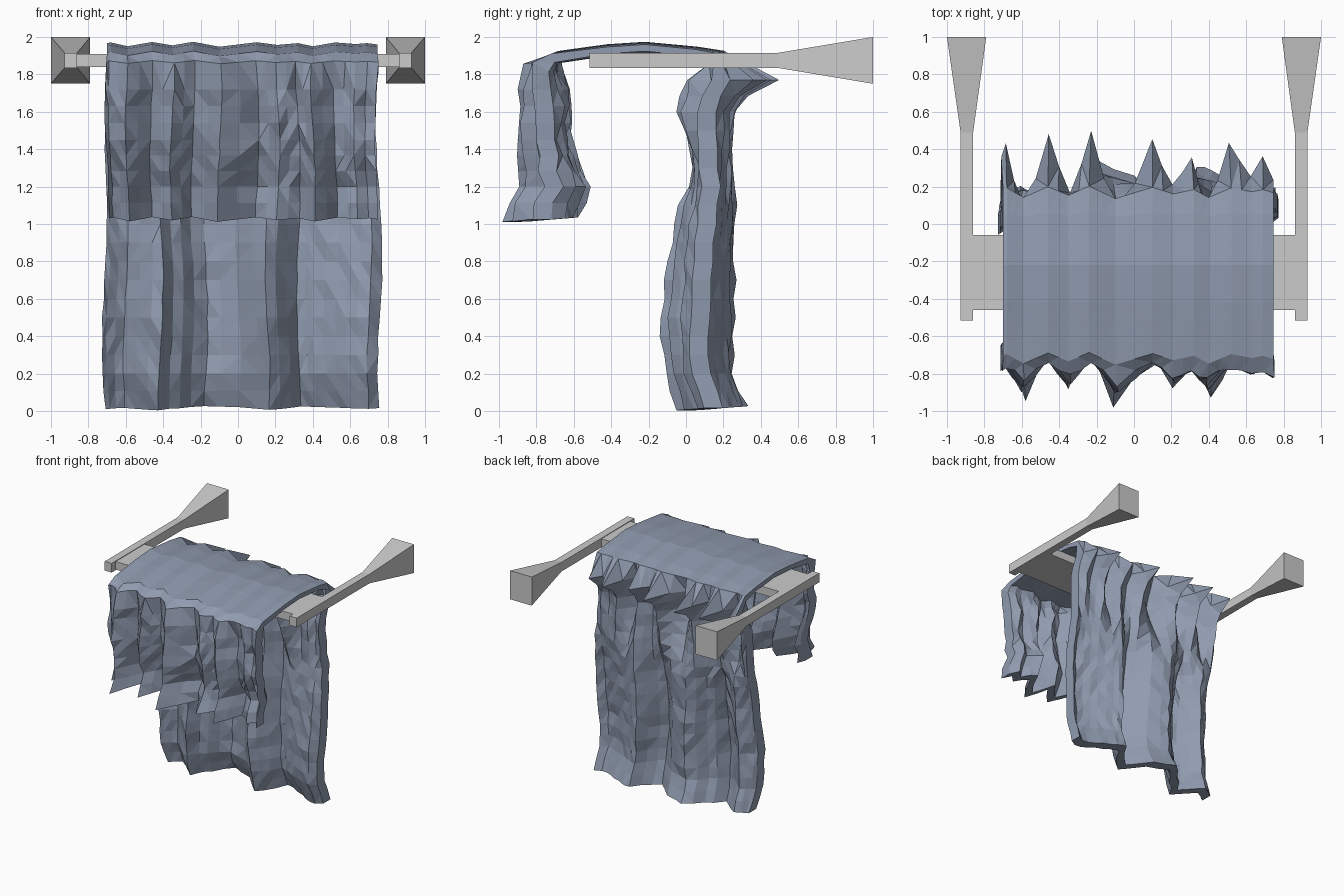
import bpy, bmesh, random
from math import sin
from mathutils import Vector

if "Cube" in bpy.data.objects:
    bpy.data.objects.remove(bpy.data.objects["Cube"])

random.seed(4)


def make(name, verts, faces):
    me = bpy.data.meshes.new(name)
    me.from_pydata(verts, [], faces)
    bm = bmesh.new()
    bm.from_mesh(me)
    bmesh.ops.recalc_face_normals(bm, faces=bm.faces)
    bm.to_mesh(me)
    bm.free()
    ob = bpy.data.objects.new(name, me)
    bpy.context.collection.objects.link(ob)
    return ob


def loft(name, rings):
    """Closed rings of equal length joined in order, with capped ends."""
    n = len(rings[0])
    verts = [p for r in rings for p in r]
    faces = [(i*n + j, i*n + (j+1) % n, (i+1)*n + (j+1) % n, (i+1)*n + j)
             for i in range(len(rings)-1) for j in range(n)]
    h = n // 2
    for base in (0, (len(rings)-1)*n):
        for j in range(h-1):
            faces.append((base+j, base+j+1, base+n-2-j, base+n-1-j))
    return make(name, verts, faces)


def rect(x0, x1, y, z0, z1):
    return [(x0, y, z0), (x1, y, z0), (x1, y, z1), (x0, y, z1)]


# wall brackets: straight arm flaring to a square wall plate
for side, s in (("left", -1), ("right", 1)):
    loft("bracket_" + side, [rect(s*.86, s*.927, -.515, 1.835, 1.915),
                             rect(s*.86, s*.927, .49, 1.835, 1.915),
                             rect(s*.79, s*1.0, 1.0, 1.75, 2.0)])

# flat rail between the brackets
loft("rail", [rect(-.865, .865, -.46, 1.84, 1.91),
              rect(-.865, .865, -.06, 1.84, 1.91)])

# towel pleats across x: (x, offset), positive towards the wall
PLEATS = [(-.70, .5), (-.68, .8), (-.59, -.9), (-.46, 1), (-.35, -.5), (-.24, 1.1),
          (-.1, -1.1), (.1, .9), (.21, -.3), (.32, .5), (.4, -.9), (.52, .8),
          (.63, .1), (.69, .5), (.745, -.1)]
# wider pleats low on the long back drop
LOW = [(-.72, -.5), (-.6, .2), (-.41, -1), (-.34, -.1), (-.29, 0), (-.2, 1),
       (0, .5), (.17, -.8), (.32, .8), (.5, .3), (.68, -.3), (.75, .1)]

# drape keys front hem to back hem: (y, z, fold depth, half thickness, normal y, normal z)
KEYS = [(-.765, 1.025, .14, .05, -1, 0), (-.695, 1.2, .12, .05, -1, 0),
        (-.76, 1.45, .08, .05, -1, 0), (-.755, 1.72, .08, .05, -1, 0),
        (-.755, 1.84, .05, .05, -1, .6), (-.71, 1.888, .03, .025, -.4, 1),
        (-.42, 1.93, .0, .018, 0, 1), (-.22, 1.943, .0, .018, 0, 1),
        (.05, 1.917, .01, .018, 0, 1), (.16, 1.89, .03, .025, .4, 1),
        (.19, 1.77, .13, .05, 1, 0), (.11, 1.6, .1, .05, 1, 0),
        (.13, 1.2, .1, .05, 1, 0), (.09, .9, .13, .05, 1, 0),
        (.06, .5, .16, .05, 1, 0), (.07, .2, .14, .05, 1, 0),
        (.14, .015, .15, .05, 1, 0)]


def pleat(table, x):
    for (a, f), (b, g) in zip(table, table[1:]):
        if x <= b:
            return f + (g - f) * max(0, (x - a)) / (b - a)
    return table[-1][1]


# subdivide the drape so rows are about 0.09 apart
rows = []
for a, b in zip(KEYS, KEYS[1:]):
    gap = (Vector(b[:2]) - Vector(a[:2])).length
    n = max(1, round(gap / .095))
    rows += [[p + (q - p)*i/n for p, q in zip(a, b)] for i in range(n)]
rows.append(list(KEYS[-1]))

# column positions: pleat creases plus midpoints
xs = []
for (a, _), (b, _) in zip(PLEATS, PLEATS[1:]):
    xs += [a, (a + b)/2] if b - a > .07 else [a]
xs.append(PLEATS[-1][0])

rings = []
for x in xs:
    outer, inner = [], []
    for y, z, d, t, ny, nz in rows:
        hang = 1 if z < 1.86 else 0
        back = hang and y > -.3
        low = min(1, max(0, (1.6 - z)/.5)) if back else 0
        f = pleat(PLEATS, x)*(1 - low) + pleat(LOW, x)*low
        # pleats wander slightly on the way down
        j = .012 if back else .022
        px = x*(1 + .02*low) + hang*(.012*sin(5*z + 5*x) + random.uniform(-.004, .004))
        py = y + d*f + hang*random.uniform(-j, j)
        pz = z + (0 if hang else .012*f) + (.008*f if -.8 < y < -.7 and 1.8 < z < 1.86 else 0)
        if y > .16 and 1.68 < z < 1.82:      # bunched ruffle behind the top
            py += .11*max(0, f)
        if back and z < .1 or not back and hang and z < 1.04:   # uneven hems
            pz += .012*f
        c = Vector((px, py, pz))
        nrm = Vector((0, ny, nz)).normalized()*t
        outer.append(c + nrm)
        inner.append(c - nrm)
    rings.append(outer + inner[::-1])
towel = loft("towel", rings)
bm = bmesh.new()
bm.from_mesh(towel.data)
bmesh.ops.triangulate(bm, faces=bm.faces)
bm.to_mesh(towel.data)
bm.free()
mat = bpy.data.materials.new("blue_grey_cloth")
mat.diffuse_color = (.28, .33, .43, 1)
mat.use_nodes = True
mat.node_tree.nodes["Principled BSDF"].inputs["Base Color"].default_value = mat.diffuse_color
towel.data.materials.append(mat)
